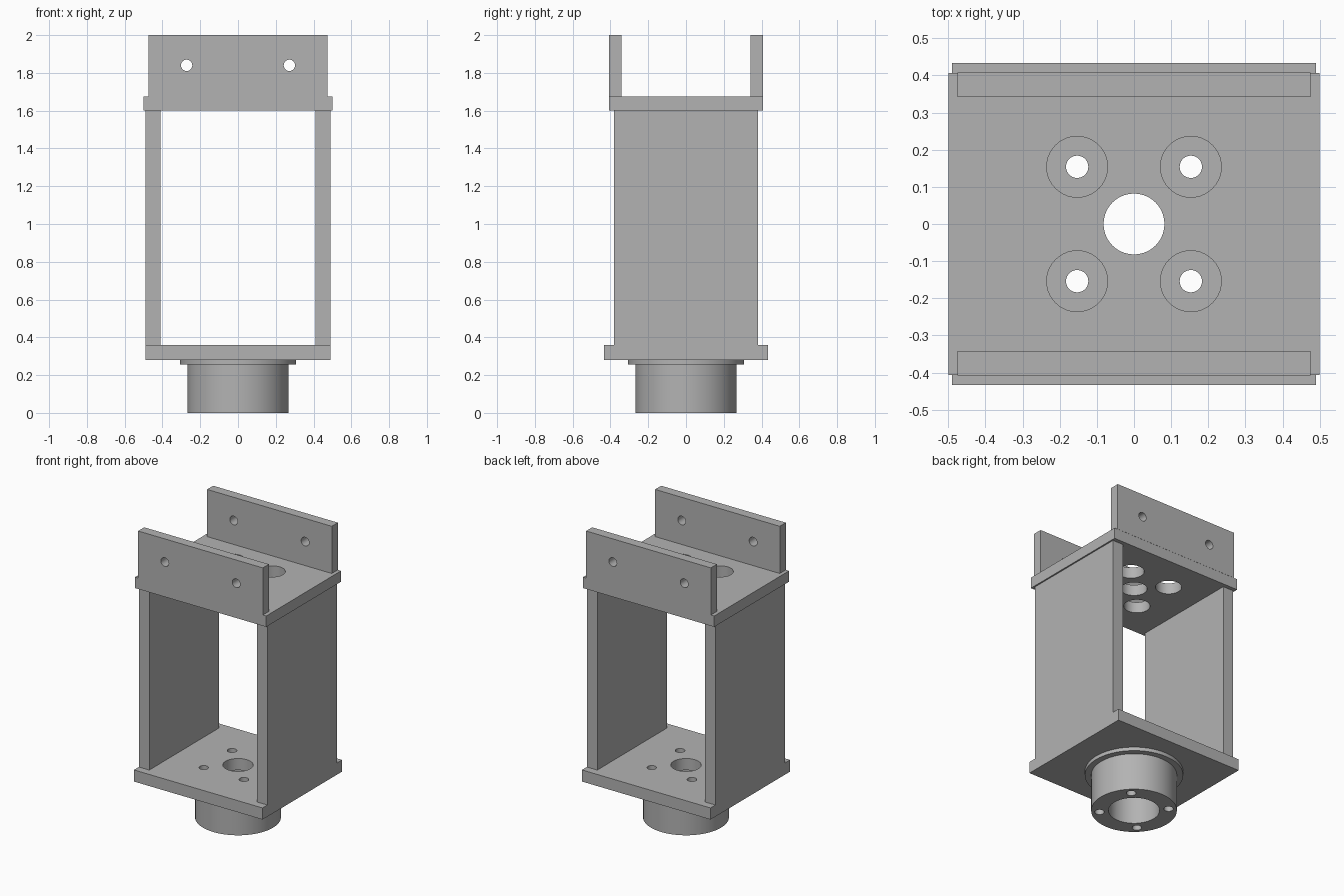
import bpy
import math

cube = bpy.data.objects.get("Cube")
if cube:
    bpy.data.objects.remove(cube, do_unlink=True)

# Single plain grey finish
grey = bpy.data.materials.new("plain grey")
grey.use_nodes = True
colour = (0.45, 0.45, 0.45, 1)
grey.diffuse_color = colour
grey.node_tree.nodes["Principled BSDF"].inputs["Base Color"].default_value = colour


def box(name, low, high):
    centre = [(a + b) / 2 for a, b in zip(low, high)]
    bpy.ops.mesh.primitive_cube_add(size=1, location=centre)
    part = bpy.context.object
    part.name = name
    part.scale = [b - a for a, b in zip(low, high)]
    bpy.ops.object.transform_apply(location=True, rotation=True, scale=True)
    part.data.materials.append(grey)
    return part


def cylinder(name, radius, depth, centre, along_y=False, sides=64):
    tilt = math.pi / 2 if along_y else 0
    bpy.ops.mesh.primitive_cylinder_add(vertices=sides, radius=radius, depth=depth,
                                        location=centre, rotation=(tilt, 0, 0))
    part = bpy.context.object
    part.name = name
    bpy.ops.object.transform_apply(location=True, rotation=True, scale=True)
    part.data.materials.append(grey)
    return part


def drill(part, radius, centre, along_y=False):
    """Cut a round through-hole and discard the cutter."""
    cutter = cylinder("hole_cutter", radius, 0.7, centre, along_y, 40)
    cutter.hide_render = True
    cut = part.modifiers.new("hole", "BOOLEAN")
    cut.operation = "DIFFERENCE"
    cut.solver = "EXACT"
    cut.object = cutter
    bpy.ops.object.select_all(action="DESELECT")
    part.select_set(True)
    bpy.context.view_layer.objects.active = part
    bpy.ops.object.modifier_apply(modifier=cut.name)
    bpy.data.objects.remove(cutter, do_unlink=True)


def smooth(part):
    bpy.ops.object.select_all(action="DESELECT")
    part.select_set(True)
    bpy.context.view_layer.objects.active = part
    bpy.ops.object.shade_smooth_by_angle(angle=math.radians(30))


bolts = [(x, y) for x in (-0.153, 0.153) for y in (-0.154, 0.154)]

# Horizontal plates
base = box("base_plate", (-0.49, -0.433, 0.28), (0.49, 0.433, 0.36))
top = box("top_plate", (-0.5, -0.407, 1.6), (0.5, 0.407, 1.675))

# Mounting collar and its flange
collar = cylinder("collar", 0.268, 0.255, (0, 0, 0.1275))
flange = cylinder("collar_flange", 0.308, 0.025, (0, 0, 0.2675))

# Central bores and bolt holes
for part, bore, bolt in ((base, 0.095, 0.03), (top, 0.082, 0.082),
                         (collar, 0.16, 0.03), (flange, 0.16, 0.03)):
    z = sum(v.co.z for v in part.data.vertices) / len(part.data.vertices)
    drill(part, bore, (0, 0, z))
    for x, y in bolts:
        drill(part, bolt, (x, y, z))
    smooth(part)

# Side walls
for side, name in ((-1, "right_wall"), (1, "left_wall")):
    xs = sorted((side * 0.41, side * 0.49))
    box(name, (xs[0], -0.38, 0.36), (xs[1], 0.38, 1.6))

# Upright mounting tabs, each with two cross holes
for side, name in ((-1, "front_tab"), (1, "back_tab")):
    ys = sorted((side * 0.342, side * 0.408))
    tab = box(name, (-0.475, ys[0], 1.675), (0.475, ys[1], 2.0))
    for x in (-0.272, 0.272):
        drill(tab, 0.03, (x, side * 0.375, 1.84), along_y=True)
    smooth(tab)
